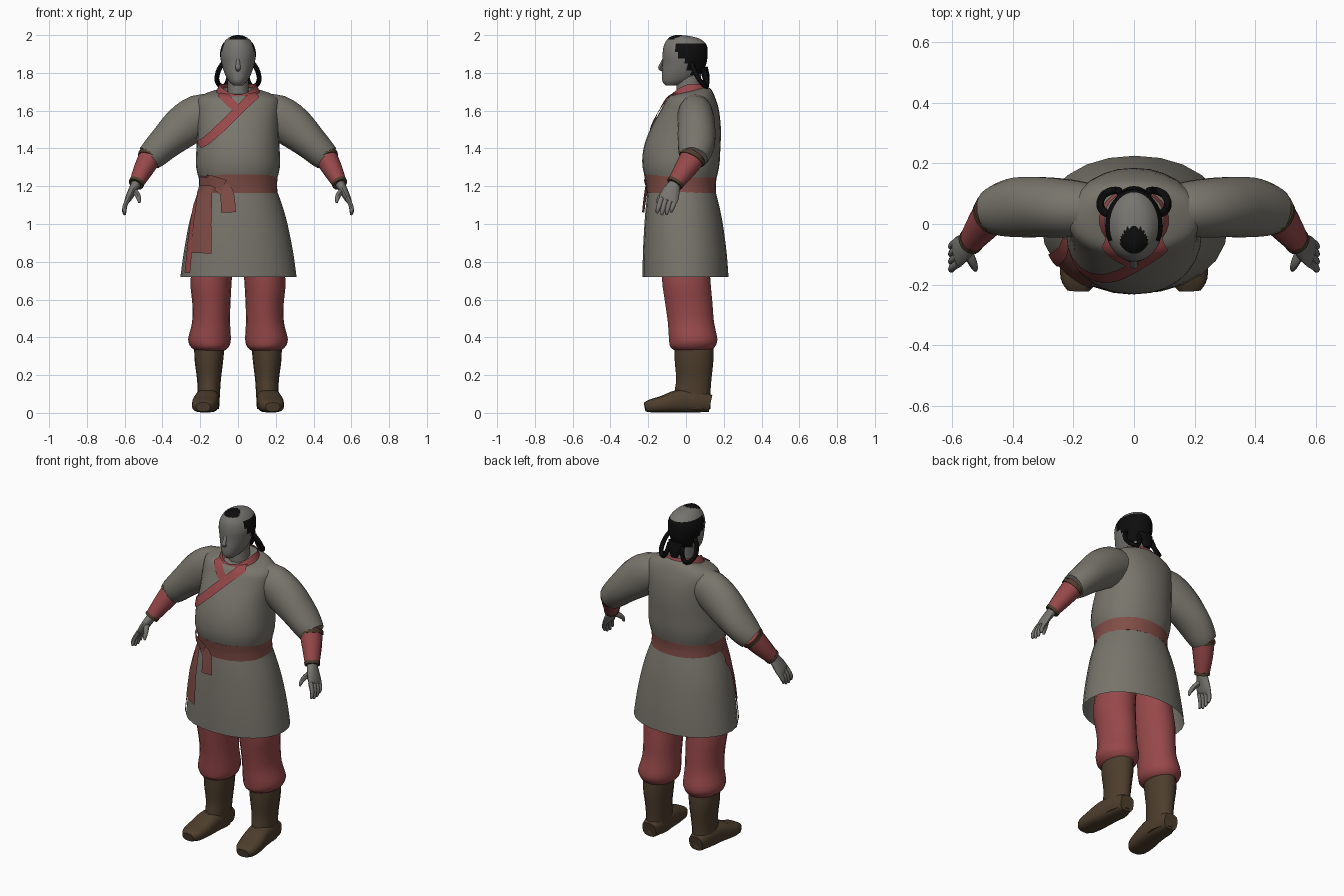
import bpy, bmesh, math
from mathutils import Vector
from mathutils.bvhtree import BVHTree


def material(name, rgb):
    m = bpy.data.materials.new(name)
    m.diffuse_color = (*rgb, 1)
    return m


CLOTH = material("grey cloth", (0.19, 0.178, 0.15))
SKIN = material("grey skin", (0.185, 0.178, 0.162))
RED = material("red cloth", (0.31, 0.065, 0.068))
SASH = material("faded red sash", (0.22, 0.075, 0.062))
LEATHER = material("brown leather", (0.075, 0.048, 0.026))
HAIR = material("black hair", (0.004, 0.004, 0.004))


def spline(rows, k):
    """Catmull-Rom interpolation of rows of numbers, k steps per span."""
    out = []
    for i in range(len(rows) - 1):
        a, b, c, d = (rows[max(0, min(len(rows) - 1, i + j))] for j in (-1, 0, 1, 2))
        for s in range(k):
            t = s / k
            out.append([0.5 * (2 * q + (r - p) * t + (2 * p - 5 * q + 4 * r - w) * t * t
                               + (3 * q - p - 3 * r + w) * t ** 3)
                        for p, q, r, w in zip(a, b, c, d)])
    return out + [list(rows[-1])]


def finish(name, bm, mats, rule=None):
    bmesh.ops.recalc_face_normals(bm, faces=bm.faces)
    me = bpy.data.meshes.new(name)
    for m in mats:
        me.materials.append(m)
    if rule:
        for f in bm.faces:
            f.material_index = rule(f.calc_center_median())
    bm.to_mesh(me)
    bm.free()
    ob = bpy.data.objects.new(name, me)
    bpy.context.collection.objects.link(ob)
    return ob


def skin_rings(name, rings, mats, caps=True, rule=None):
    bm = bmesh.new()
    loops = [[bm.verts.new(p) for p in r] for r in rings]
    n = len(loops[0])
    for a, b in zip(loops, loops[1:]):
        for i in range(n):
            bm.faces.new((a[i], a[(i + 1) % n], b[(i + 1) % n], b[i]))
    if caps:
        bm.faces.new(loops[0])
        bm.faces.new(loops[-1])
    return finish(name, bm, mats, rule)


def unit_ring(n, power=2.0):
    for i in range(n):
        c, s = math.cos(2 * math.pi * i / n), math.sin(2 * math.pi * i / n)
        yield (math.copysign(abs(c) ** (2 / power), c), math.copysign(abs(s) ** (2 / power), s))


def body(name, rows, mats, side=1, n=20, k=3, power=2.0, caps=True, rule=None):
    """Stacked level rings: rows of z, x0, x1, y0, y1, tilt."""
    rings = []
    for z, x0, x1, y0, y1, tilt in spline(rows, k):
        ring = []
        for c, s in unit_ring(n, power):
            y = (y0 + y1) / 2 + s * (y1 - y0) / 2
            ring.append((side * ((x0 + x1) / 2 + c * (x1 - x0) / 2), y, z + tilt * y))
        rings.append(ring)
    return skin_rings(name, rings, mats, caps, rule)


def tube(name, rows, mats, side=1, n=14, k=3, ref=(0, 1, 0), power=2.0, caps=True):
    """Swept rings: rows of x, y, z, half width, half width along ref."""
    pts = spline(rows, k)
    pos = [Vector(p[:3]) for p in pts]
    rings = []
    for i, p in enumerate(pts):
        t = (pos[min(i + 1, len(pos) - 1)] - pos[max(i - 1, 0)]).normalized()
        v = Vector(ref)
        v = (v - t * v.dot(t)).normalized()
        u = v.cross(t)
        ring = [pos[i] + u * (c * p[3]) + v * (s * p[4]) for c, s in unit_ring(n, power)]
        rings.append([(side * q.x, q.y, q.z) for q in ring])
    return skin_rings(name, rings, mats, caps)


def ribbon(name, rows, mat, target, lift=0.008, k=6):
    """Strip laid on the front of a target: rows of x, z, half width."""
    me = target.data
    tree = BVHTree.FromPolygons([v.co for v in me.vertices], [p.vertices for p in me.polygons])
    pts = spline(rows, k)
    bm = bmesh.new()
    lines = []
    for i, (x, z, w) in enumerate(pts):
        a, b = pts[max(i - 1, 0)], pts[min(i + 1, len(pts) - 1)]
        d = Vector((b[0] - a[0], b[1] - a[1])).normalized()
        line = []
        for s in (-1, -0.5, 0, 0.5, 1):
            px, pz = x - d.y * w * s, z + d.x * w * s
            hit, nor, *_ = tree.ray_cast(Vector((px, -1, pz)), Vector((0, 1, 0)))
            if hit is None:
                hit, nor, *_ = tree.find_nearest(Vector((px, -0.05, pz)))
            line.append(bm.verts.new(hit + nor * lift))
        lines.append(line)
    for a, b in zip(lines, lines[1:]):
        for j in range(4):
            bm.faces.new((a[j], a[j + 1], b[j + 1], b[j]))
    return finish(name, bm, [mat])


# Tunic: upper part, skirt and belt
torso = body("tunic_top", [
    (1.20, -.195, .195, -.20, .15, 0), (1.30, -.222, .222, -.23, .175, 0),
    (1.40, -.22, .22, -.225, .182, 0), (1.50, -.215, .215, -.19, .185, 0),
    (1.60, -.22, .22, -.135, .175, 0), (1.66, -.215, .215, -.105, .155, 0.05),
    (1.69, -.16, .16, -.085, .135, 0.15), (1.70, -.09, .09, -.06, .11, 0.25)],
    [CLOTH], n=28, power=2.15)
skirt = body("tunic_skirt", [
    (0.72, -.305, .31, -.23, .225, 0), (0.85, -.287, .292, -.228, .215, 0),
    (1.00, -.26, .262, -.22, .195, 0), (1.10, -.232, .234, -.212, .175, 0),
    (1.18, -.203, .205, -.203, .155, 0), (1.22, -.195, .195, -.20, .15, 0)],
    [CLOTH], n=24, power=2.1, caps=False)
belt = body("belt", [
    (1.165, -.207, .209, -.207, .159, 0), (1.21, -.206, .207, -.212, .158, 0),
    (1.262, -.209, .211, -.222, .165, 0)], [SASH], n=28, power=2.15)

# Collar ring that dips to a V in front
ring_top, ring_low = [], []
for c, s in unit_ring(32):
    dip = max(0, -s) ** 1.6 * 0.055
    ring_top.append((c * .098, .02 + s * (.10 if s < 0 else .09), 1.74 - dip))
    ring_low.append((c * .122, .02 + s * (.132 if s < 0 else .115), 1.685 - dip))
skin_rings("collar", [ring_low, ring_top], [RED], caps=False)

# Lapel, skirt trim and hanging sash ends
ribbon("lapel", [(.095, 1.685, .024), (.05, 1.645, .024), (0, 1.595, .024), (-.08, 1.515, .024),
                 (-.15, 1.45, .023), (-.20, 1.418, .022)], RED, torso)
ribbon("lapel_short", [(-.09, 1.69, .022), (-.05, 1.65, .024), (0, 1.605, .022)], RED, torso, 0.006)
ribbon("skirt_trim", [(-.20, 1.17, .012), (-.235, 1.0, .012), (-.262, .74, .014)], RED, skirt)
ribbon("sash_tail_long", [(-.165, 1.21, .035), (-.172, 1.1, .04), (-.185, .95, .048),
                          (-.19, .845, .052)], SASH, skirt, 0.012)
ribbon("sash_tail_short", [(-.10, 1.20, .03), (-.06, 1.17, .034), (-.05, 1.12, .036),
                           (-.047, 1.06, .038)], SASH, skirt, 0.018)
ribbon("sash_knot", [(-.19, 1.235, .03), (-.13, 1.23, .028), (-.07, 1.205, .032)], SASH, belt, 0.014)

# Neck and head, hair painted by region
body("neck", [(1.64, -.062, .062, -.05, .09, 0), (1.72, -.055, .055, -.05, .08, 0),
              (1.80, -.055, .055, -.05, .08, 0)], [SKIN], n=16)


def hair_region(p):
    crown = p.z > 1.94 and math.hypot(p.x, p.y + .055) < .045
    back = p.z < 1.955 and p.y > (-.05 if p.z > 1.87 else 0.0 if p.z > 1.81 else .03)
    return int(crown or back)


body("head", [
    (1.732, -.022, .022, -.105, -.05, 0), (1.755, -.048, .048, -.125, .03, 0),
    (1.80, -.072, .072, -.127, .085, 0), (1.85, -.087, .087, -.124, .108, 0),
    (1.90, -.095, .095, -.124, .114, 0), (1.945, -.085, .085, -.117, .11, 0),
    (1.978, -.06, .06, -.098, .078, 0), (1.994, -.034, .034, -.077, .025, 0),
    (2.0, -.008, .008, -.055, -.03, 0)], [SKIN, HAIR], n=40, k=4, rule=hair_region)
tube("nose", [(0, -.118, 1.875, .008, .006), (0, -.132, 1.84, .012, .01),
              (0, -.137, 1.825, .014, .01), (0, -.122, 1.812, .01, .006)], [SKIN], n=8)
tube("hair_bun", [(0, .095, 1.83, .05, .02), (0, .105, 1.78, .04, .02),
                  (0, .112, 1.74, .02, .012)], [HAIR], n=12)

for side, label in ((1, "left"), (-1, "right")):
    # Looped braid and ear
    tube(label + "_braid_loop", [
        (.082, .03, 1.85, .012, .012), (.104, .045, 1.81, .013, .013), (.112, .07, 1.765, .013, .013),
        (.098, .098, 1.735, .013, .013), (.07, .11, 1.73, .013, .013),
        (.05, .108, 1.77, .013, .013), (.045, .095, 1.81, .012, .012)],
        [HAIR], side, n=8, ref=(.3, .3, 1))

    # Sleeve, bracer and bracer trims
    tube(label + "_sleeve", [
        (.10, .045, 1.60, .085, .08), (.20, .05, 1.575, .112, .095), (.29, .055, 1.515, .112, .10),
        (.38, .055, 1.435, .092, .10), (.44, .047, 1.377, .08, .088), (.47, .04, 1.35, .072, .074)],
        [CLOTH], side, n=18)
    tube(label + "_bracer", [(.462, .04, 1.36, .062, .068), (.50, -.005, 1.29, .053, .058),
                             (.54, -.06, 1.212, .038, .042)], [RED], side)
    tube(label + "_elbow_trim", [(.464, .036, 1.355, .068, .074), (.472, .027, 1.34, .065, .071)],
         [LEATHER], side, k=1)
    tube(label + "_wrist_trim", [(.534, -.052, 1.223, .042, .046), (.541, -.061, 1.21, .041, .045)],
         [LEATHER], side, k=1)

    # Hand with fingers and thumb
    tube(label + "_palm", [(.54, -.06, 1.212, .026, .032), (.56, -.078, 1.175, .022, .046),
                           (.58, -.092, 1.135, .018, .052), (.587, -.098, 1.122, .012, .046)],
         [SKIN], side, n=12)
    for i in range(4):
        y, drop = -.055 - .025 * i, (.0, .012, .014, .004)[i]
        tube(f"{label}_finger_{i + 1}", [
            (.578, y, 1.138, .013, .014), (.597, y - .012, 1.10, .012, .013),
            (.602, y - .02, 1.078 - drop, .011, .011), (.599, y - .024, 1.062 - drop, .006, .006)],
            [SKIN], side, n=8, k=2)
    tube(label + "_thumb", [(.553, -.085, 1.18, .016, .018), (.535, -.12, 1.158, .015, .016),
                            (.525, -.142, 1.135, .012, .012), (.522, -.152, 1.112, .006, .006)],
         [SKIN], side, n=8)

    # Baggy trouser leg
    body(label + "_trouser", [
        (.95, .015, .20, -.13, .12, 0), (.72, .032, .25, -.13, .13, 0), (.58, .04, .242, -.112, .142, 0),
        (.48, .042, .243, -.098, .15, 0), (.39, .038, .264, -.092, .168, 0),
        (.35, .048, .25, -.085, .155, 0), (.33, .07, .225, -.06, .135, 0)], [RED], side, n=18)

    # Boot shaft and foot
    body(label + "_boot_shaft", [
        (.37, .07, .232, -.062, .143, 0), (.28, .078, .23, -.06, .145, 0), (.18, .09, .217, -.052, .135, 0),
        (.11, .095, .215, -.06, .13, 0), (.02, .10, .215, -.06, .13, 0)], [LEATHER], side, n=16)
    tube(label + "_boot_foot", [
        (.157, .13, .05, .045, .045), (.158, .06, .062, .06, .06), (.165, -.04, .062, .066, .06),
        (.175, -.12, .047, .069, .045), (.182, -.185, .037, .06, .035), (.184, -.218, .031, .038, .024)],
        [LEATHER], side, n=16, ref=(0, 0, 1), power=2.8)

# Smooth shading with sharp edges kept
for ob in bpy.data.objects:
    ob.select_set(True)
bpy.context.view_layer.objects.active = torso
bpy.ops.object.shade_smooth_by_angle(angle=math.radians(45))
